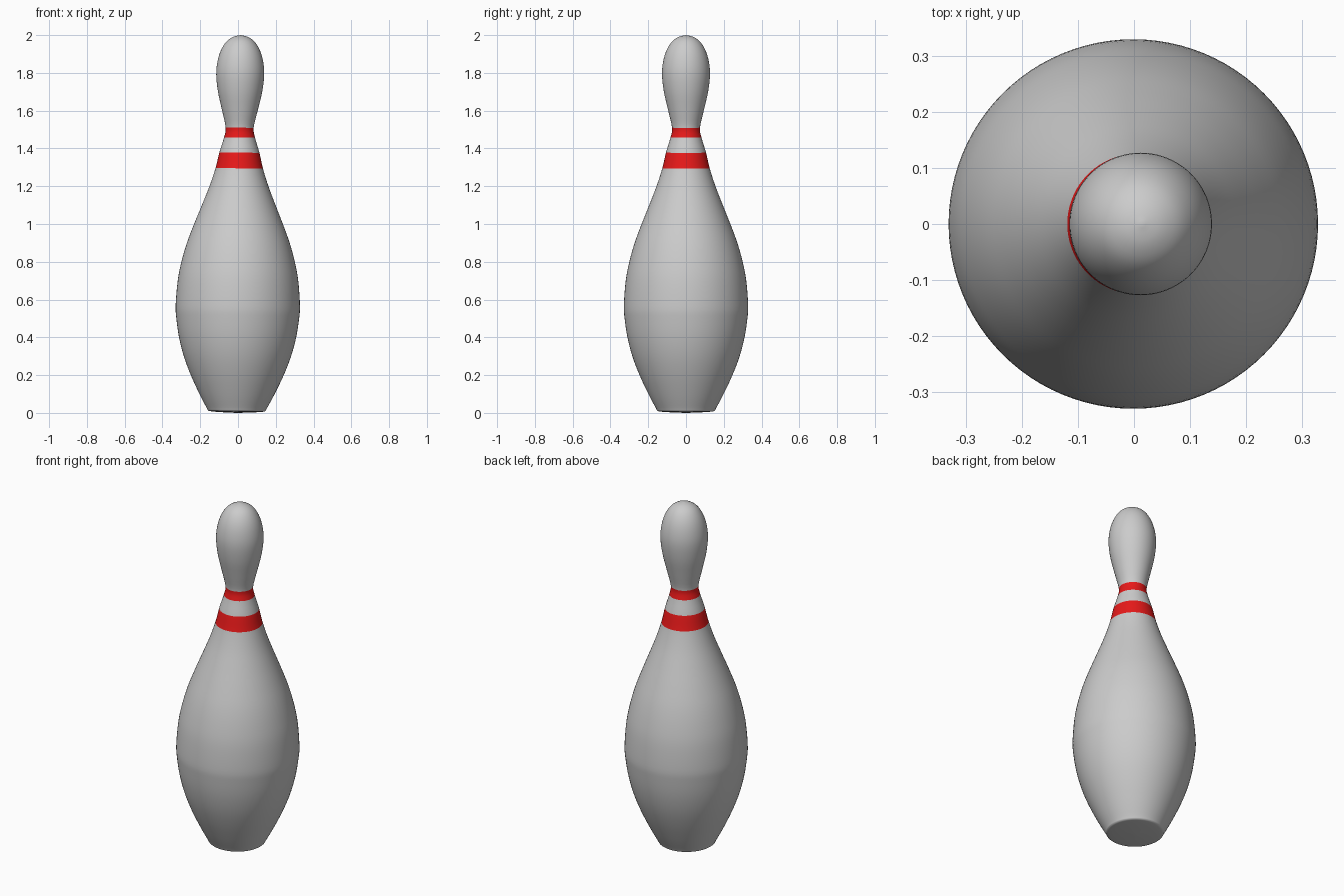
import bpy, bmesh, math
from mathutils import Vector

if "Cube" in bpy.data.objects:
    bpy.data.objects.remove(bpy.data.objects["Cube"])

SIDES = 96
STEPS = 4

# Radius, height along the pin; band edges are profile points
profile = [(0.0, 0.0), (0.08, 0.003), (0.135, 0.007), (0.152, 0.012), (0.161, 0.028),
           (0.199, 0.1), (0.246, 0.2), (0.284, 0.3), (0.310, 0.4), (0.325, 0.5),
           (0.329, 0.57), (0.319, 0.7), (0.300, 0.8), (0.272, 0.9), (0.235, 1.0),
           (0.195, 1.1), (0.156, 1.2), (0.1255, 1.295), (0.106, 1.378),
           (0.082, 1.458), (0.074, 1.51), (0.094, 1.6), (0.117, 1.7), (0.127, 1.79),
           (0.121, 1.86), (0.103, 1.92), (0.074, 1.966), (0.038, 1.991), (0.0, 2.0)]
bands = [(1.295, 1.378), (1.458, 1.51)]


def smooth_path(points):
    """Catmull-Rom curve through the profile points."""
    pts = [Vector(p) for p in points]
    pts = [pts[0]] + pts + [pts[-1]]
    out = []
    for a, b, c, d in zip(pts, pts[1:], pts[2:], pts[3:]):
        for i in range(STEPS):
            t = i / STEPS
            out.append(0.5 * (2 * b + (c - a) * t + (2 * a - 5 * b + 4 * c - d) * t ** 2
                              + (3 * b - a - 3 * c + d) * t ** 3))
    return out + [pts[-1]]


# Turn the profile around the axis
path = smooth_path(profile)
bm = bmesh.new()
verts = [bm.verts.new((max(p.x, 0), 0, p.y)) for p in path]
edges = [bm.edges.new(pair) for pair in zip(verts, verts[1:])]
bmesh.ops.spin(bm, geom=verts + edges, cent=(0, 0, 0), axis=(0, 0, 1),
               angle=math.tau, steps=SIDES, use_duplicate=False)
bmesh.ops.remove_doubles(bm, verts=bm.verts, dist=1e-5)
bmesh.ops.recalc_face_normals(bm, faces=bm.faces)

# Red neck bands
for f in bm.faces:
    z = f.calc_center_median().z
    f.material_index = int(any(lo < z < hi for lo, hi in bands))
    f.smooth = True

mesh = bpy.data.meshes.new("pin")
bm.to_mesh(mesh)
bm.free()
for name, colour in (("body_grey", (0.8, 0.8, 0.8, 1)), ("band_red", (0.8, 0.01, 0.01, 1))):
    mat = bpy.data.materials.new(name)
    mat.diffuse_color = colour
    mat.use_nodes = True
    mat.node_tree.nodes["Principled BSDF"].inputs["Base Color"].default_value = mat.diffuse_color
    mesh.materials.append(mat)

# The pin leans very slightly towards +x
pin = bpy.data.objects.new("pin", mesh)
bpy.context.collection.objects.link(pin)
pin.rotation_euler.y = 0.0105
pin.location.x = -0.007
